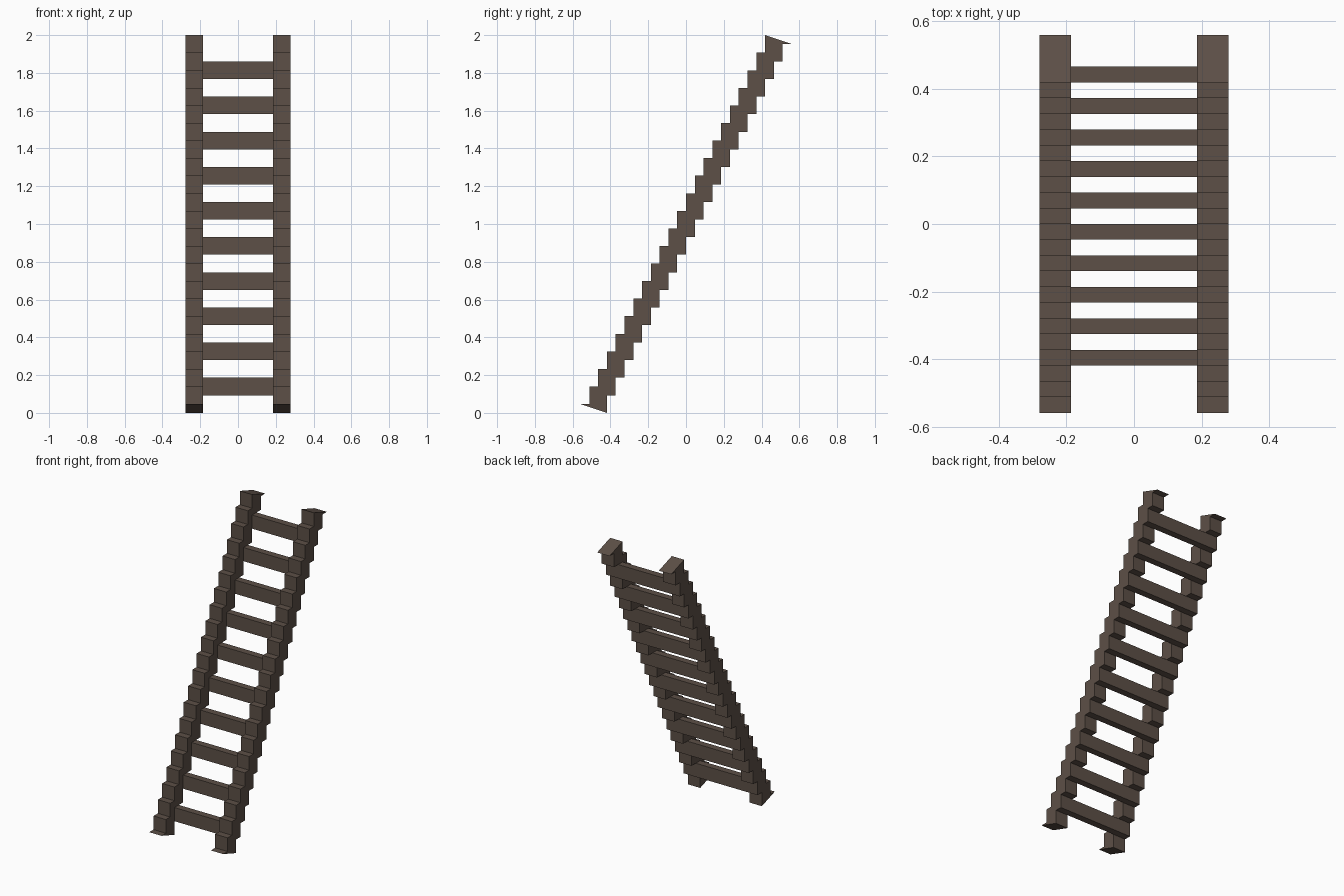
import bpy, bmesh

if "Cube" in bpy.data.objects:
    bpy.data.objects.remove(bpy.data.objects["Cube"])

U = 2 / 43          # one block unit
STEPS = 21          # stair steps along each rail
RUNGS = 10

wood = bpy.data.materials.new("dark_brown_wood")
wood.diffuse_color = (0.109, 0.080, 0.063, 1)
wood.use_nodes = True
wood.node_tree.nodes["Principled BSDF"].inputs["Base Color"].default_value = wood.diffuse_color


def extrude_profile(name, profile, x0, x1):
    """Extrude a closed (y, z) outline in block units from x0 to x1."""
    bm = bmesh.new()
    face = bm.faces.new([bm.verts.new((x0 * U, y * U, z * U)) for y, z in profile])
    res = bmesh.ops.extrude_face_region(bm, geom=[face], use_keep_orig=True)
    moved = [g for g in res["geom"] if isinstance(g, bmesh.types.BMVert)]
    bmesh.ops.translate(bm, verts=moved, vec=((x1 - x0) * U, 0, 0))
    bmesh.ops.recalc_face_normals(bm, faces=bm.faces)
    mesh = bpy.data.meshes.new(name)
    bm.to_mesh(mesh)
    bm.free()
    mesh.materials.append(wood)
    obj = bpy.data.objects.new(name, mesh)
    bpy.context.collection.objects.link(obj)
    return obj


# Stepped rail outline: the rear edge is the front edge turned half a revolution
rear = [(-9, 0)]
for i in range(STEPS):
    rear += [(-9 + i, 2 * i + 2), (-8 + i, 2 * i + 2)]
front = [(-y, 43 - z) for y, z in rear]
outline = rear + front

# Side rails
extrude_profile("left_rail", outline, -6, -4)
extrude_profile("right_rail", outline, 4, 6)

# Rungs, flush with the rear of the rails
for i in range(RUNGS):
    y, z = -9 + 2 * i, 2 + 4 * i
    extrude_profile(f"rung_{i + 1}",
                    [(y, z), (y + 1, z), (y + 1, z + 2), (y, z + 2)], -4, 4)
